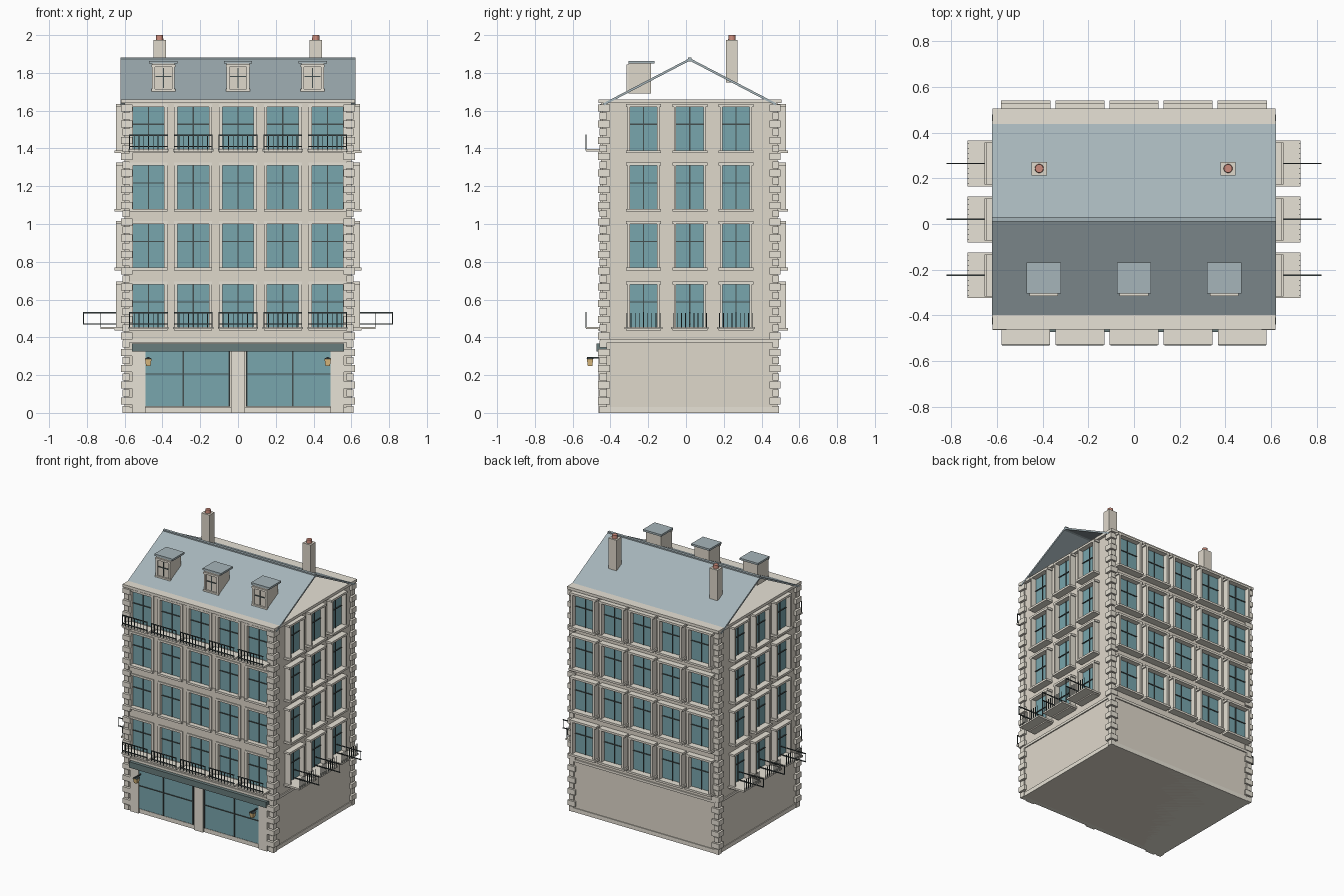
import bpy, bmesh, math
from mathutils import Matrix, Vector

if "Cube" in bpy.data.objects:
    bpy.data.objects.remove(bpy.data.objects["Cube"])

COLORS = {
    "stone": (0.74, 0.69, 0.60, 1), "trim": (0.80, 0.76, 0.67, 1),
    "slate": (0.38, 0.46, 0.49, 1), "glass": (0.19, 0.38, 0.42, 1),
    "iron": (0.06, 0.08, 0.08, 1), "sign": (0.14, 0.20, 0.20, 1),
    "clay": (0.60, 0.26, 0.20, 1), "brass": (0.75, 0.52, 0.22, 1),
}
MATS = {}
for key, col in COLORS.items():
    MATS[key] = bpy.data.materials.new(key)
    MATS[key].diffuse_color = col

parts = {}
I = Matrix.Identity(4)


def part(name, mat):
    return parts.setdefault(name, (bmesh.new(), mat))[0]


def box(name, mat, x, y, z, M=I):
    """Box from (min, max) ranges, placed by matrix M."""
    ctr = Vector([(r[0] + r[1]) / 2 for r in (x, y, z)])
    size = [abs(r[1] - r[0]) for r in (x, y, z)]
    bmesh.ops.create_cube(part(name, mat), size=1,
                          matrix=M @ Matrix.Translation(ctr) @ Matrix.Diagonal((*size, 1)))


def cone(name, mat, loc, r1, r2, h, seg, turn=0):
    bmesh.ops.create_cone(part(name, mat), cap_ends=True, segments=seg, radius1=r1, radius2=r2,
                          depth=h, matrix=Matrix.Translation(loc) @ Matrix.Rotation(turn, 4, 'Z'))


def facade(x, y, deg):
    """Local frame of a wall: x along the wall, -y outward."""
    return Matrix.Translation((x, y, 0)) @ Matrix.Rotation(math.radians(deg), 4, 'Z')


FRONT = facade(0, -0.445, 0)
BACK = facade(0, 0.485, 180)
RIGHT = facade(0.6, 0.02, 90)
LEFT = facade(-0.6, 0.02, -90)
FLOORS = [(0.45, 0.68), (0.77, 1.0), (1.08, 1.31), (1.39, 1.62)]
COLS = [-0.474, -0.237, 0, 0.237, 0.474]


def window(side, M, u, z0, z1, w, glass_out, frame_out, jamb, lip):
    """Glazing, crossed bars, jambs, lintel and sill."""
    g, f, h = -glass_out, -frame_out, w / 2
    box(side + "_glass", "glass", (u - h, u + h), (g, g + 0.02), (z0, z1), M)
    box(side + "_bars", "iron", (u - 0.003, u + 0.003), (g - 0.006, g), (z0, z1), M)
    zm = z0 + 0.6 * (z1 - z0)
    box(side + "_bars", "iron", (u - h, u + h), (g - 0.006, g), (zm - 0.003, zm + 0.003), M)
    for s in (-1, 1):
        a, b = sorted((u + s * h, u + s * (h + jamb)))
        box(side + "_surrounds", "trim", (a, b), (f, 0.02), (z0, z1), M)
    e = h + jamb + lip
    box(side + "_surrounds", "trim", (u - e, u + e), (f, 0.02), (z1, z1 + 0.015), M)
    box(side + "_sills", "trim", (u - e, u + e), (f - 0.01, 0.02), (z0 - 0.015, z0), M)


# Solid body, with the front wall built in relief before it
box("body", "stone", (-0.6, 0.6), (-0.42, 0.485), (0, 1.645))
edges = [-0.6] + [c + s * 0.085 for c in COLS for s in (-1, 1)] + [0.6]
for a, b in zip(edges[::2], edges[1::2]):
    box("front_piers", "stone", (a, b), (0, 0.03), (0.37, 1.645), FRONT)
zs = [0.37] + [z for f in FLOORS for z in f] + [1.645]
for a, b in zip(zs[::2], zs[1::2]):
    box("front_bands", "stone", (-0.6, 0.6), (-0.004, 0.03), (a, b), FRONT)

# Windows on all four sides
for z0, z1 in FLOORS:
    for u in COLS:
        window("front", FRONT, u, z0, z1, 0.165, -0.015, 0.01, 0.018, 0)
        window("back", BACK, u, z0, z1, 0.165, 0.008, 0.045, 0.015, 0.01)
    for u in (-0.245, 0, 0.245):
        for side, M in (("right", RIGHT), ("left", LEFT)):
            window(side, M, u, z0, z1, 0.145, 0.008, 0.045, 0.012, 0.008)

# Front balconies
for z in (0.45, 1.39):
    for u in COLS:
        box("front_balcony_slabs", "trim", (u - 0.107, u + 0.107), (-0.085, 0), (z - 0.007, z + 0.006), FRONT)
        for zr in (z + 0.02, z + 0.08):
            box("front_railings", "iron", (u - 0.103, u + 0.103), (-0.088, -0.082), (zr - 0.003, zr + 0.003), FRONT)
        for i in range(9):
            p = u - 0.1 + 0.025 * i
            box("front_railings", "iron", (p - 0.002, p + 0.002), (-0.087, -0.083), (z, z + 0.08), FRONT)

# Side balconies: pickets along the slab edge, rails running outward
for side, M in (("right", RIGHT), ("left", LEFT)):
    for u in (-0.245, 0, 0.245):
        box(side + "_balcony_slabs", "trim", (u - 0.1, u + 0.1), (-0.128, 0), (0.443, 0.456), M)
        for zr in (0.47, 0.53):
            box(side + "_railings", "iron", (u - 0.003, u + 0.003), (-0.22, -0.02), (zr - 0.003, zr + 0.003), M)
        box(side + "_railings", "iron", (u - 0.002, u + 0.002), (-0.22, -0.216), (0.47, 0.53), M)
        for i in range(9):
            p = u - 0.088 + 0.022 * i
            box(side + "_railings", "iron", (p - 0.002, p + 0.002), (-0.129, -0.125), (0.45, 0.53), M)

# Corner quoins, alternating long and short
N = 38
for i in range(N):
    z0 = i * 1.64 / N
    d = 0.062 if i % 2 else 0.046
    o = 0.02 if i % 2 else 0.012
    for sx in (-1, 1):
        x = sorted((sx * (0.6 + o), sx * (0.62 - d)))
        box("quoins", "trim", x, (-0.445 - o, -0.465 + d), (z0, z0 + 0.037))
        box("quoins", "trim", x, (0.505 - d, 0.485 + o * 0.7), (z0, z0 + 0.037))

# Plinth, string course and cornice
box("plinth", "trim", (-0.606, 0.606), (-0.451, 0.491), (0, 0.03))
box("string_course", "trim", (-0.608, 0.608), (-0.455, 0.493), (0.372, 0.39))
box("cornice", "trim", (-0.62, 0.62), (-0.462, 0.505), (1.64, 1.66))

# Shopfront
for s in (-1, 1):
    box("shop_glass", "glass", sorted((s * 0.05, s * 0.49)), (-0.012, 0.03), (0.035, 0.325), FRONT)
    box("shop_piers", "trim", sorted((s * 0.49, s * 0.56)), (-0.018, 0.03), (0, 0.33), FRONT)
    box("shop_bars", "iron", sorted((s * 0.05, s * 0.49)), (-0.017, -0.01), (0.202, 0.208), FRONT)
    for c in (0.047, 0.29):
        box("shop_bars", "iron", (s * c - 0.004, s * c + 0.004), (-0.017, -0.01), (0.035, 0.325), FRONT)
    # Wall lanterns
    box("lantern_brackets", "iron", (s * 0.475 - 0.004, s * 0.475 + 0.004), (-0.08, 0), (0.288, 0.296), FRONT)
    cone("lanterns", "brass", (s * 0.475, -0.508, 0.267), 0.017, 0.024, 0.036, 4, math.pi / 4)
    cone("lantern_caps", "iron", (s * 0.475, -0.508, 0.289), 0.028, 0.012, 0.008, 4, math.pi / 4)
box("shop_centre_pier", "trim", (-0.037, 0.037), (-0.018, 0.03), (0, 0.325), FRONT)
box("fascia_board", "sign", (-0.56, 0.56), (-0.028, 0.03), (0.325, 0.368), FRONT)

# Thin roof slopes with open gables, and ridge
ang = math.atan2(0.24, 0.46)
run = math.hypot(0.24, 0.46)
for deg in (0, 180):
    M = (Matrix.Translation((0, 0.02, 1.878)) @ Matrix.Rotation(math.radians(deg), 4, 'Z')
         @ Matrix.Rotation(ang, 4, 'X'))
    box("roof_slopes", "slate", (-0.622, 0.622), (-run, 0), (-0.012, 0), M)
box("roof_ridge", "slate", (-0.622, 0.622), (0.01, 0.03), (1.86, 1.882))

# Dormers
for x in (-0.395, 0, 0.395):
    box("dormers", "stone", (x - 0.06, x + 0.06), (-0.305, -0.185), (1.69, 1.85))
    box("dormer_roofs", "slate", (x - 0.075, x + 0.075), (-0.305, -0.168), (1.85, 1.864))
    for s in (-1, 1):
        box("dormer_surrounds", "trim", sorted((x + s * 0.045, x + s * 0.06)), (-0.314, -0.3), (1.71, 1.835))
    for z in (1.70, 1.83):
        box("dormer_surrounds", "trim", (x - 0.063, x + 0.063), (-0.316, -0.3), (z, z + 0.014))
    box("dormer_bars", "iron", (x - 0.003, x + 0.003), (-0.31, -0.303), (1.72, 1.825))
    box("dormer_bars", "iron", (x - 0.042, x + 0.042), (-0.31, -0.303), (1.777, 1.783))

# Chimneys and clay pots
for x in (-0.415, 0.412):
    box("chimneys", "stone", (x - 0.033, x + 0.033), (0.213, 0.272), (1.75, 1.975))
    cone("chimney_pots", "clay", (x, 0.243, 1.985), 0.02, 0.018, 0.03, 16)

for name, (bm, mat) in parts.items():
    mesh = bpy.data.meshes.new(name)
    bm.to_mesh(mesh)
    bm.free()
    mesh.materials.append(MATS[mat])
    bpy.context.collection.objects.link(bpy.data.objects.new(name, mesh))

for m in bpy.data.materials:
    if m.users and not m.is_grease_pencil:
        m.use_nodes = True
        m.node_tree.nodes["Principled BSDF"].inputs["Base Color"].default_value = m.diffuse_color
